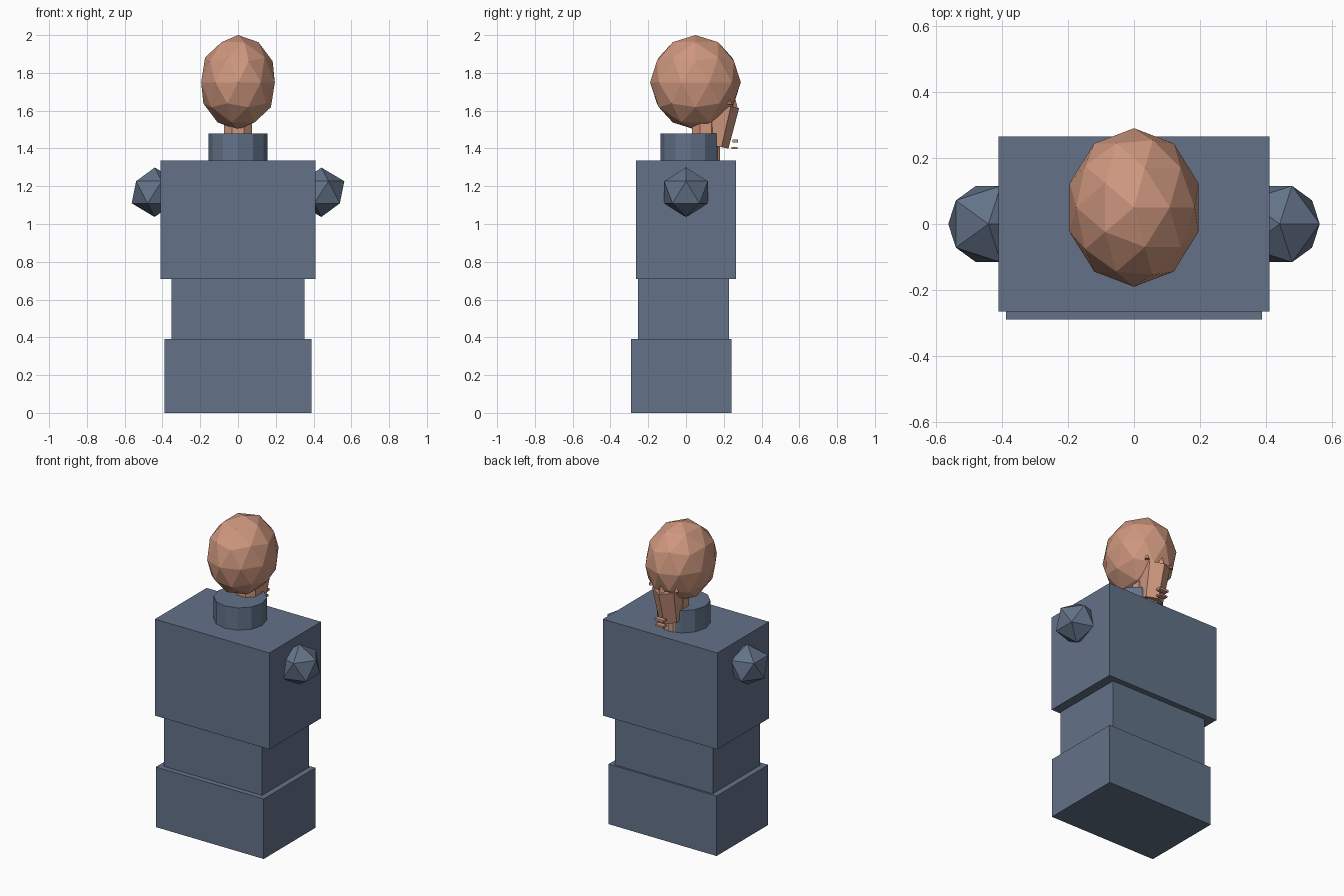
import bpy, math

if "Cube" in bpy.data.objects:
    bpy.data.objects.remove(bpy.data.objects["Cube"])


def material(name, rgb):
    m = bpy.data.materials.new(name)
    m.diffuse_color = (*rgb, 1)
    m.use_nodes = True
    m.node_tree.nodes["Principled BSDF"].inputs["Base Color"].default_value = m.diffuse_color
    return m


cloth = material("slate_blue", (0.125, 0.17, 0.25))
skin = material("skin", (0.62, 0.31, 0.21))


def finish(name, mat, scale=(1, 1, 1)):
    ob = bpy.context.object
    ob.name = name
    ob.scale = scale
    ob.data.materials.append(mat)
    return ob


def box(name, mat, x, y0, y1, z0, z1):
    """Box symmetric in x, given its y and z limits."""
    bpy.ops.mesh.primitive_cube_add(size=1, location=(0, (y0 + y1) / 2, (z0 + z1) / 2))
    return finish(name, mat, (2 * x, y1 - y0, z1 - z0))


def ball(name, mat, level, loc, scale):
    bpy.ops.mesh.primitive_ico_sphere_add(subdivisions=level, radius=1, location=loc)
    return finish(name, mat, scale)


def cone(name, mat, sides, r0, r1, loc, height, tilt=0, turn=0):
    bpy.ops.mesh.primitive_cone_add(vertices=sides, radius1=r0, radius2=r1, depth=height,
                                    location=loc, rotation=(math.radians(tilt), 0, math.radians(turn)))
    return finish(name, mat)


# Torso blocks
box("hips", cloth, 0.388, -0.29, 0.24, 0, 0.39)
box("waist", cloth, 0.352, -0.255, 0.228, 0.385, 0.715)
box("chest", cloth, 0.411, -0.265, 0.265, 0.708, 1.335)

# Collar and shoulders
cone("collar", cloth, 12, 0.157, 0.157, (0, 0.023, 1.405), 0.15)
for side, x in (("left", -0.441), ("right", 0.441)):
    ball(side + "_shoulder", cloth, 1, (x, 0, 1.168), (0.136, 0.136, 0.131))

# Neck and head
cone("neck", skin, 8, 0.08, 0.08, (0, 0.105, 1.44), 0.22, turn=22.5)
ball("head", skin, 2, (0, 0.05, 1.75), (0.205, 0.24, 0.25))

# Jaw: six-sided taper leaning forward as it rises, flat side to the back
cone("jaw", skin, 6, 0.075, 0.09, (0, 0.172, 1.522), 0.22, tilt=-11).data.update()
bpy.context.object.rotation_mode = 'XYZ'

# Face details
cone("nose", skin, 4, 0.024, 0, (0, 0.25, 1.66), 0.1)
for side, x in (("left", -0.09), ("right", 0.09)):
    cone(side + "_eye", skin, 4, 0.018, 0, (x, 0.228, 1.65), 0.036)
box("upper_lip", skin, 0.032, 0.246, 0.276, 1.432, 1.447)
box("lower_lip", skin, 0.028, 0.24, 0.272, 1.396, 1.408)
